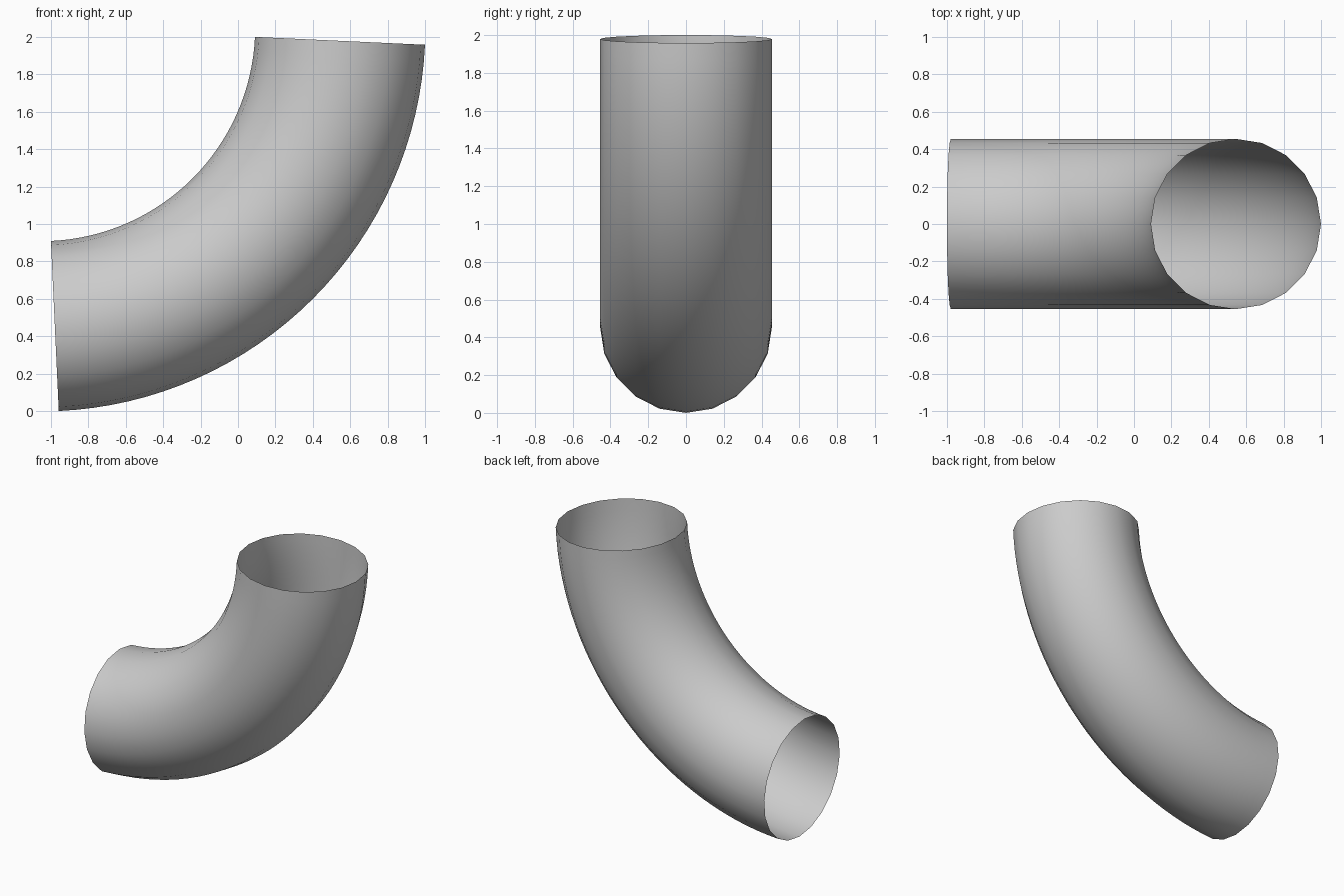
import bpy, bmesh
from math import radians, sin, cos
from mathutils import Matrix, Vector

cube = bpy.data.objects.get("Cube")
if cube:
    bpy.data.objects.remove(cube, do_unlink=True)

TUBE = 0.455            # pipe radius
BEND = 1.60             # centreline radius of the bend
TILT = radians(2.64)    # how far each end stops short of a right angle
CENTRE = Vector((-1.053, 0, 2.053))
SIDES, STEPS = 20, 32

# Plain grey pipe material
grey = bpy.data.materials.new("pipe_grey")
grey.use_nodes = True
colour = (0.6, 0.6, 0.6, 1)
grey.diffuse_color = colour
grey.node_tree.nodes["Principled BSDF"].inputs["Base Color"].default_value = colour

# Ring at the low end, swept round the bend centre as an open thin shell
bm = bmesh.new()
start = CENTRE + BEND * Vector((sin(TILT), 0, -cos(TILT)))
place = Matrix.Translation(start) @ Matrix.Rotation(radians(90) - TILT, 4, 'Y')
bmesh.ops.create_circle(bm, segments=SIDES, radius=TUBE, matrix=place)
bmesh.ops.spin(bm, geom=bm.verts[:] + bm.edges[:], cent=CENTRE, axis=(0, -1, 0),
               angle=radians(90) - 2 * TILT, steps=STEPS, use_duplicate=False)
bmesh.ops.recalc_face_normals(bm, faces=bm.faces[:])

# Normals point away from the centreline
face = max(bm.faces, key=lambda f: f.calc_center_median().y)
if face.normal.y < 0:
    bmesh.ops.reverse_faces(bm, faces=bm.faces[:])
for f in bm.faces:
    f.smooth = True

mesh = bpy.data.meshes.new("elbow_pipe")
bm.to_mesh(mesh)
bm.free()
mesh.materials.append(grey)
pipe = bpy.data.objects.new("elbow_pipe", mesh)
bpy.context.collection.objects.link(pipe)
